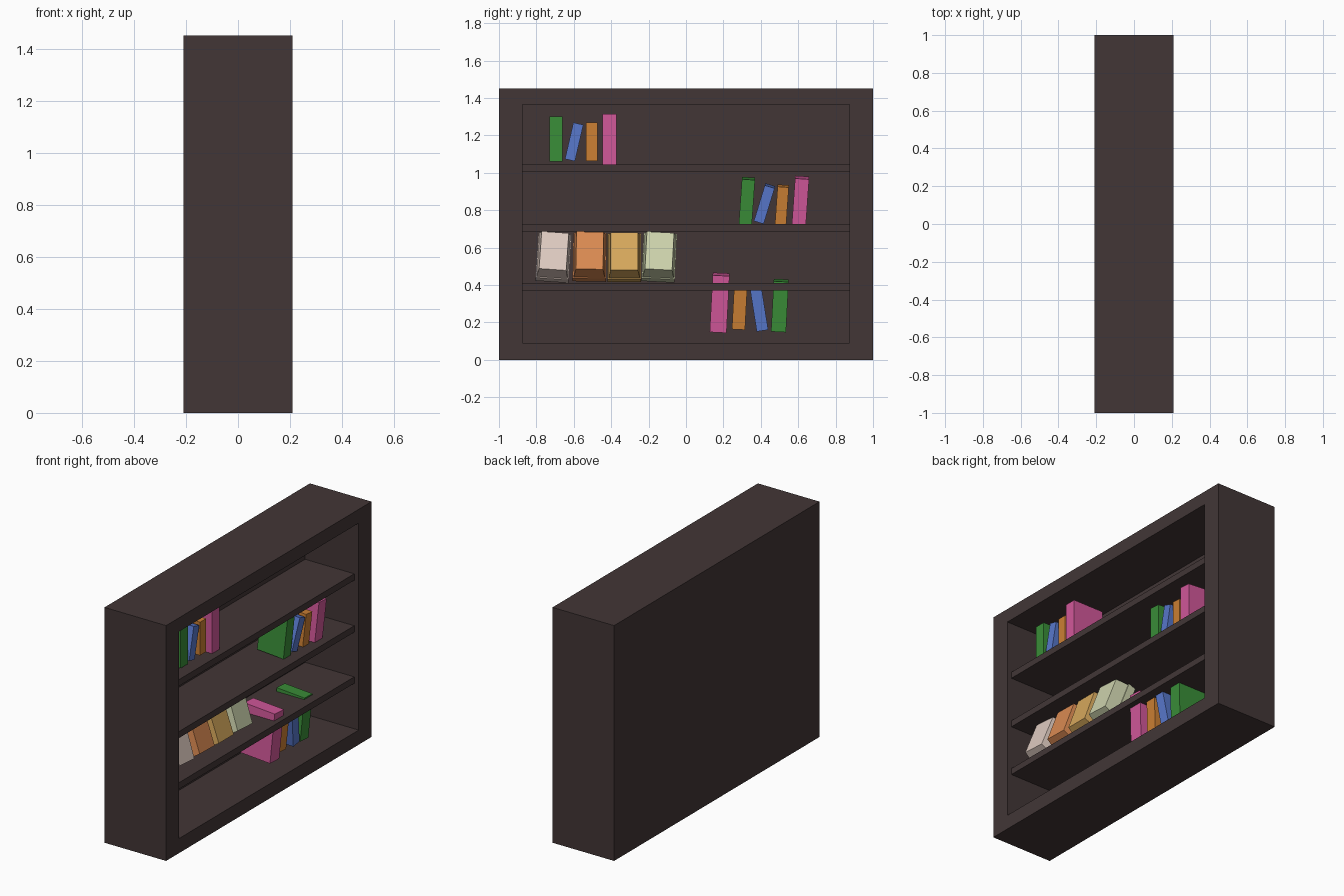
import bpy, bmesh
from math import radians
from mathutils import Matrix, Vector

if "Cube" in bpy.data.objects:
    bpy.data.objects.remove(bpy.data.objects["Cube"])


def material(name, rgb):
    m = bpy.data.materials.new(name)
    lin = [(c / 255 / 12.92) if c < 11 else ((c / 255 + 0.055) / 1.055) ** 2.4 for c in rgb]
    m.diffuse_color = (*lin, 1)
    m.use_nodes = True
    m.node_tree.nodes["Principled BSDF"].inputs["Base Color"].default_value = m.diffuse_color
    return m


def finish(bm, name, mat):
    bmesh.ops.recalc_face_normals(bm, faces=bm.faces)
    me = bpy.data.meshes.new(name)
    bm.to_mesh(me)
    bm.free()
    me.materials.append(mat)
    ob = bpy.data.objects.new(name, me)
    bpy.context.collection.objects.link(ob)
    return ob


def box(size, centre=(0, 0, 0)):
    bm = bmesh.new()
    bmesh.ops.create_cube(bm, size=1)
    bmesh.ops.scale(bm, vec=size, verts=bm.verts)
    bmesh.ops.translate(bm, vec=centre, verts=bm.verts)
    bm.faces.ensure_lookup_table()
    return bm


def front_face(bm):
    return max(bm.faces, key=lambda f: f.calc_center_median().x)


def place(ob, centre, roll, pitch):
    ob.matrix_world = (Matrix.Translation(centre) @ Matrix.Rotation(radians(roll), 4, 'X')
                       @ Matrix.Rotation(radians(pitch), 4, 'Y'))


wood = material("dark_wood", (66, 54, 54))
green = material("green", (58, 142, 56))
blue = material("blue", (88, 120, 204))
orange = material("orange", (204, 128, 52))
pink = material("pink", (210, 88, 154))

# Case: solid block with its open side recessed
W, D, H = 0.42, 2.0, 1.45
bm = box((W, D, H), (0, 0, H / 2))
f = front_face(bm)
bmesh.ops.inset_individual(bm, faces=[f], thickness=0.1)
for v in f.verts:
    v.co.y = 0.875 if v.co.y > 0 else -0.875
    v.co.z = 1.365 if v.co.z > H / 2 else 0.09
new = bmesh.ops.extrude_discrete_faces(bm, faces=[f])["faces"][0]
for v in new.verts:
    v.co.x = -0.155
finish(bm, "bookcase_body", wood)

# Shelves
for i, z in enumerate((0.39, 0.705, 1.025)):
    finish(box((0.335, 1.75, 0.04), (0.0125, 0, z)), f"shelf_{i + 1}", wood)

# Upright books: material, front x, depth, y, z, width, height, roll, pitch
books = [
    (green, 0.12, 0.18, -0.694, 1.18, 0.07, 0.24, 0, 0),
    (blue, 0.12, 0.17, -0.598, 1.165, 0.055, 0.20, -13, 0),
    (orange, 0.115, 0.17, -0.504, 1.165, 0.06, 0.205, 0, 0),
    (pink, 0.135, 0.21, -0.408, 1.18, 0.075, 0.27, 0, 0),
    (green, 0.12, 0.18, 0.326, 0.85, 0.07, 0.24, -4, 4),
    (blue, 0.12, 0.17, 0.42, 0.835, 0.055, 0.20, -17, 4),
    (orange, 0.115, 0.17, 0.513, 0.83, 0.06, 0.20, -4, 4),
    (pink, 0.135, 0.21, 0.612, 0.845, 0.075, 0.26, -4, 4),
    (pink, 0.14, 0.21, 0.18, 0.305, 0.09, 0.305, -3, 4),
    (orange, 0.115, 0.18, 0.287, 0.285, 0.07, 0.235, -3, 4),
    (blue, 0.12, 0.18, 0.39, 0.275, 0.062, 0.23, 9, 4),
    (green, 0.115, 0.19, 0.502, 0.29, 0.08, 0.27, -3, 4),
]
for i, (mat, fx, d, y, z, w, h, roll, pitch) in enumerate(books):
    ob = finish(box((d, w, h)), f"{mat.name}_book_{i // 4 + 1}", mat)
    place(ob, (fx - d / 2, y, z), roll, pitch)

# Leaning boxes: slab with a tapered front
boxes = [
    ((222, 202, 192), -0.708, 0.555, -4),
    ((218, 138, 82), -0.515, 0.557, -1),
    ((214, 168, 92), -0.33, 0.553, 0),
    ((204, 210, 172), -0.143, 0.555, -3),
]
for i, (rgb, y, z, roll) in enumerate(boxes):
    bm = box((0.05, 0.178, 0.258), (-0.025, 0, 0))
    f = front_face(bm)
    bmesh.ops.inset_individual(bm, faces=[f], thickness=0.008)
    new = bmesh.ops.extrude_discrete_faces(bm, faces=[f])["faces"][0]
    for v in new.verts:
        v.co = Vector((0.08, v.co.y * 0.87, v.co.z * 0.86))
    ob = finish(bm, f"tapered_box_{i + 1}", material(f"box_colour_{i + 1}", rgb))
    place(ob, (0.04, y, z), roll, -20)
